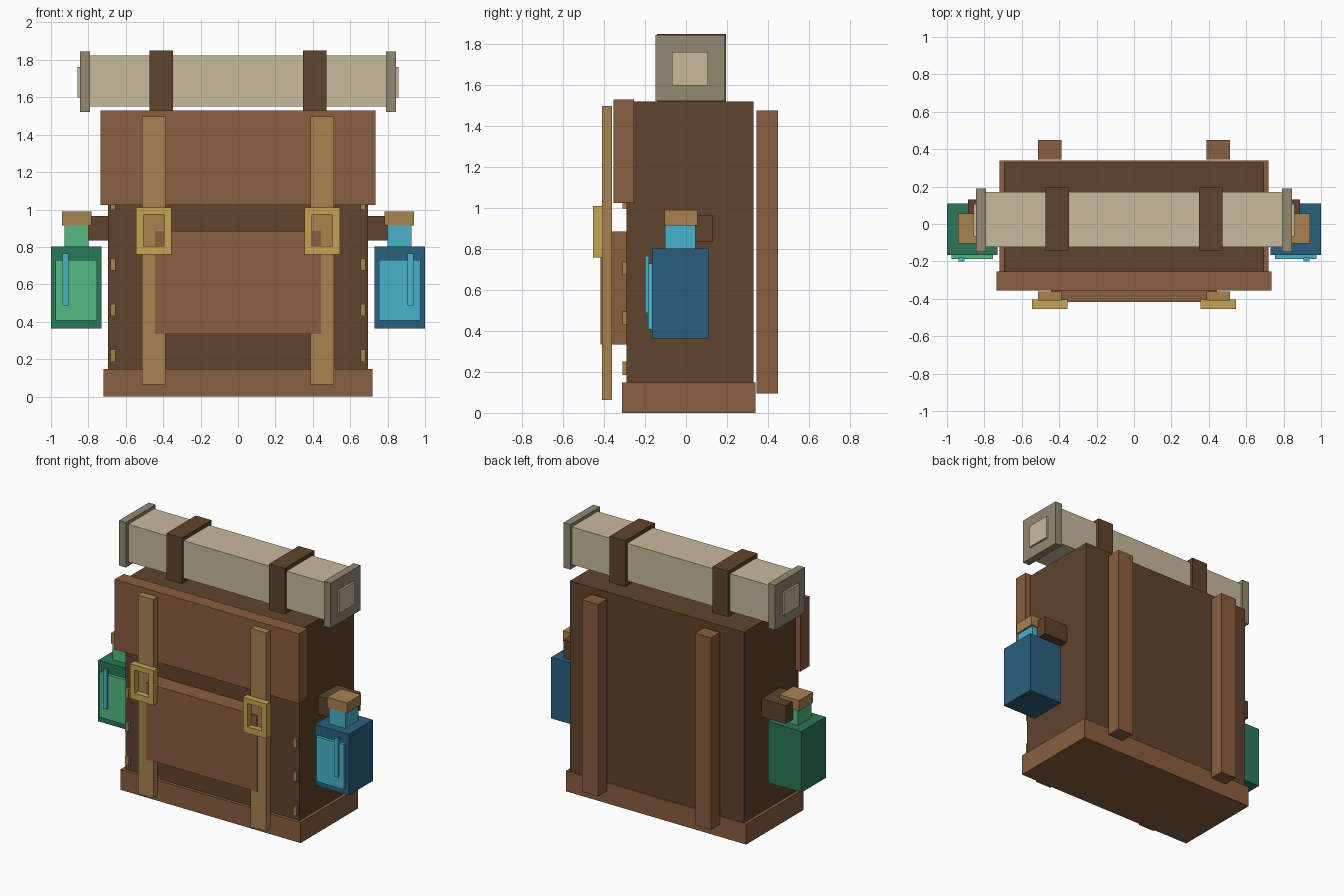
import bpy, bmesh

cube = bpy.data.objects.get("Cube")
if cube:
    bpy.data.objects.remove(cube, do_unlink=True)


def material(name, hex_code):
    """Flat material from an sRGB hex colour."""
    srgb = [int(hex_code[i:i + 2], 16) / 255 for i in (0, 2, 4)]
    lin = [c / 12.92 if c <= 0.04045 else ((c + 0.055) / 1.055) ** 2.4 for c in srgb]
    mat = bpy.data.materials.new(name)
    mat.use_nodes = True
    mat.diffuse_color = (*lin, 1)
    bsdf = next(n for n in mat.node_tree.nodes if n.type == 'BSDF_PRINCIPLED')
    bsdf.inputs["Base Color"].default_value = (*lin, 1)
    bsdf.inputs["Roughness"].default_value = 0.8
    return mat


LEATHER = material("brown leather", "8A5E41")
DARK = material("dark leather", "60442C")
TAN = material("tan strap", "A98451")
GOLD = material("brass", "C5A553")
CANVAS = material("cream canvas", "C9BA9D")
TRIM = material("grey canvas", "938971")
BLUE = material("dark blue glass", "2A617F")
CYAN = material("cyan liquid", "4AB4CB")
GREEN = material("dark green glass", "2B7858")
MINT = material("light green liquid", "53BB83")


def finish(name, bm, mat):
    bmesh.ops.recalc_face_normals(bm, faces=bm.faces)
    mesh = bpy.data.meshes.new(name)
    bm.to_mesh(mesh)
    bm.free()
    mesh.materials.append(mat)
    obj = bpy.data.objects.new(name, mesh)
    bpy.context.collection.objects.link(obj)
    return obj


def box(name, x, y, z, mat, side=1):
    """Box from (min, max) ranges; side=-1 mirrors it across x."""
    bm = bmesh.new()
    bmesh.ops.create_cube(bm, size=1)
    for v in bm.verts:
        v.co = [r[0] + (c + 0.5) * (r[1] - r[0]) for c, r in zip(v.co, (x, y, z))]
        v.co.x *= side
    return finish(name, bm, mat)


def frame(name, outer, inner, y, mat, side=1):
    """Rectangular ring in the xz plane; outer and inner are (x0, x1, z0, z1)."""
    bm = bmesh.new()
    loops = []
    for x0, x1, z0, z1 in (outer, inner):
        corners = ((x0, z0), (x1, z0), (x1, z1), (x0, z1))
        loops.append([bm.verts.new((side * cx, y[0], cz)) for cx, cz in corners])
    faces = []
    for i in range(4):
        j = (i + 1) % 4
        faces.append(bm.faces.new((loops[0][i], loops[0][j], loops[1][j], loops[1][i])))
    ext = bmesh.ops.extrude_face_region(bm, geom=faces)
    for v in ext["geom"]:
        if isinstance(v, bmesh.types.BMVert):
            v.co.y = y[1]
    # the extrusion drops or keeps the starting ring; keep exactly one
    if not any(all(abs(v.co.y - y[0]) < 1e-6 for v in f.verts) for f in bm.faces):
        for i in range(4):
            j = (i + 1) % 4
            bm.faces.new((loops[0][i], loops[0][j], loops[1][j], loops[1][i]))
    return finish(name, bm, mat)


# Pack body
box("body", (-0.695, 0.695), (-0.29, 0.33), (0.02, 1.52), DARK)
box("base", (-0.718, 0.718), (-0.312, 0.34), (0, 0.148), LEATHER)
box("flap", (-0.735, 0.735), (-0.355, -0.253), (1.025, 1.53), LEATHER)
box("front_pocket", (-0.443, 0.443), (-0.417, -0.28), (0.335, 0.885), LEATHER)

# Rolled bedding on top
box("bedroll", (-0.80, 0.80), (-0.122, 0.172), (1.552, 1.823), CANVAS)

for side, label in ((1, "left"), (-1, "right")):
    def part(name, x, y, z, mat):
        return box(f"{label}_{name}", x, y, z, mat, side)

    # Front strap with its buckle, and shoulder strap on the back
    part("front_strap", (0.388, 0.512), (-0.41, -0.361), (0.064, 1.498), TAN)
    frame(f"{label}_buckle", (0.356, 0.545, 0.76, 1.01), (0.395, 0.506, 0.806, 0.974),
          (-0.454, -0.405), GOLD, side)
    part("shoulder_strap", (0.387, 0.513), (0.345, 0.45), (0.094, 1.478), LEATHER)

    # Stitches down the front edge
    for i, z in enumerate((0.185, 0.43, 0.673, 0.998)):
        part(f"stitch_{i + 1}", (0.655, 0.683), (-0.31, -0.28), (z, z + 0.066), TAN)

    # Bedroll strap and end trim
    part("bedroll_strap", (0.348, 0.473), (-0.142, 0.195), (1.51, 1.85), DARK)
    part("bedroll_end", (0.79, 0.845), (-0.15, 0.19), (1.522, 1.846), TRIM)
    part("bedroll_core", (0.83, 0.858), (-0.068, 0.108), (1.60, 1.762), CANVAS)

    # Flask hanging from a bracket
    glass, liquid = (BLUE, CYAN) if side == 1 else (GREEN, MINT)
    part("flask_bracket", (0.68, 0.887), (-0.08, 0.13), (0.835, 0.966), DARK)
    part("flask", (0.73, 1.0), (-0.165, 0.11), (0.363, 0.803), glass)
    part("flask_neck", (0.80, 0.928), (-0.103, 0.047), (0.78, 0.93), liquid)
    part("flask_stopper", (0.784, 0.942), (-0.104, 0.056), (0.915, 0.99), TAN)
    part("flask_window", (0.755, 0.975), (-0.186, -0.15), (0.407, 0.73), liquid)
    part("flask_glint", (0.906, 0.938), (-0.20, -0.18), (0.487, 0.766), CYAN)
